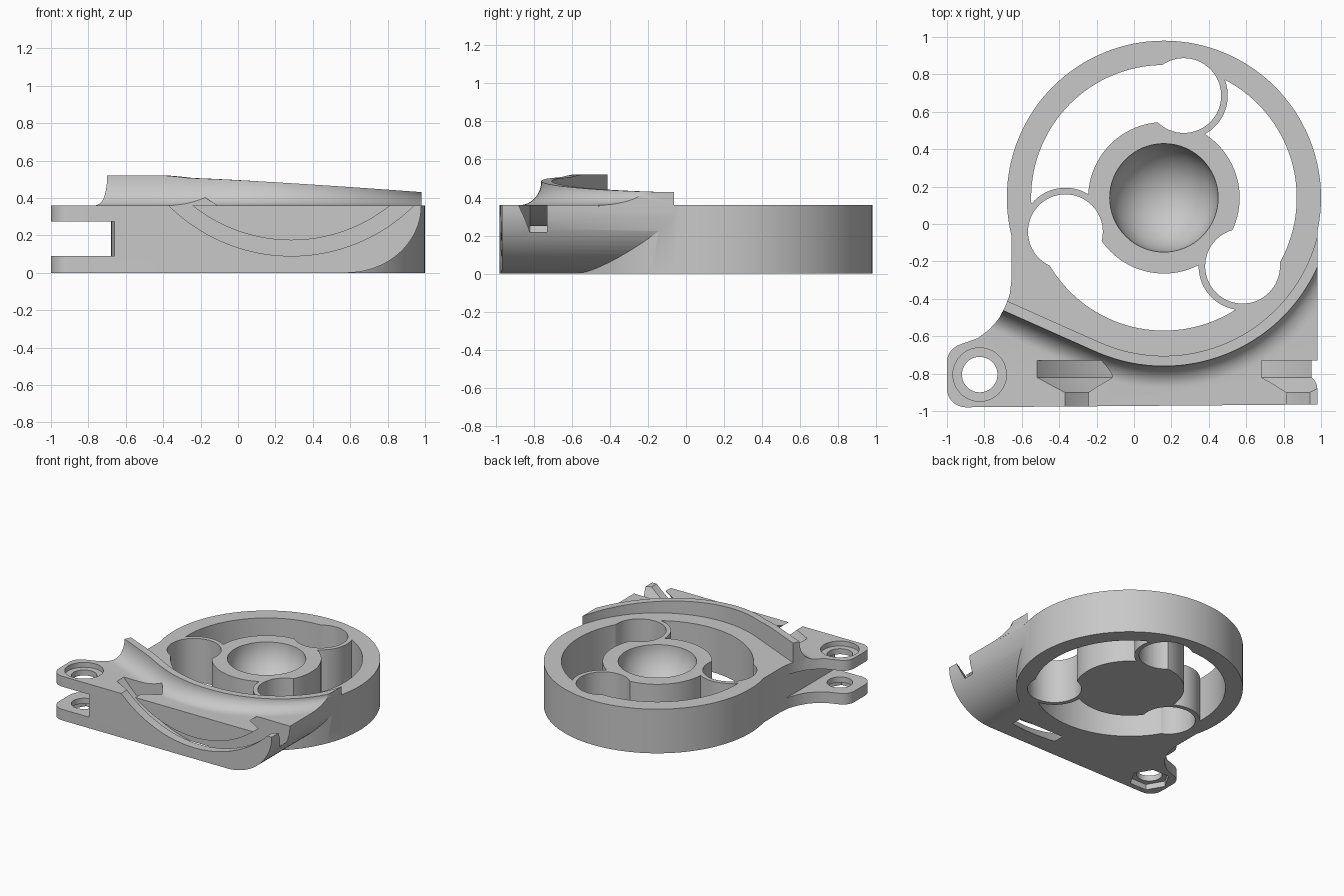
import bpy, bmesh
from math import sin, cos, pi, radians, sqrt

cube = bpy.data.objects.get("Cube")
if cube:
    bpy.data.objects.remove(cube, do_unlink=True)

grey = bpy.data.materials.new("plain grey")
grey.use_nodes = True
grey.diffuse_color = (0.58, 0.58, 0.58, 1)
grey.node_tree.nodes["Principled BSDF"].inputs["Base Color"].default_value = (0.58, 0.58, 0.58, 1)

CX, CY, TOP = 0.16, 0.14, 0.36     # ring centre and deck height


def finish(bm, name):
    bmesh.ops.recalc_face_normals(bm, faces=bm.faces)
    mesh = bpy.data.meshes.new(name)
    bm.to_mesh(mesh)
    bm.free()
    mesh.materials.append(grey)
    obj = bpy.data.objects.new(name, mesh)
    bpy.context.collection.objects.link(obj)
    return obj


def loft(name, sections, cyclic=False):
    """Skin closed cross-sections; cap the ends unless cyclic."""
    bm = bmesh.new()
    rings = [[bm.verts.new(p) for p in s] for s in sections]
    n = len(rings[0])
    pairs = list(zip(rings, rings[1:]))
    if cyclic:
        pairs.append((rings[-1], rings[0]))
    else:
        bm.faces.new(rings[0])
        bm.faces.new(rings[-1])
    for a, b in pairs:
        for i in range(n):
            j = (i + 1) % n
            bm.faces.new((a[i], a[j], b[j], b[i]))
    return finish(bm, name)


def prism(name, pts, z0, z1):
    return loft(name, [[(x, y, z) for x, y in pts] for z in (z0, z1)])


def arc(cx, cy, r, a0, a1, n):
    return [(cx + r * cos(radians(a0 + (a1 - a0) * i / n)),
             cy + r * sin(radians(a0 + (a1 - a0) * i / n))) for i in range(n + 1)]


def cylinder(name, cx, cy, r, z0, z1, n=96):
    return prism(name, arc(cx, cy, r, 0, 360, n)[:-1], z0, z1)


def combine(target, tool, operation):
    tool.hide_render = True
    mod = target.modifiers.new("combine", 'BOOLEAN')
    mod.operation, mod.object, mod.solver = operation, tool, 'EXACT'
    bpy.context.view_layer.objects.active = target
    bpy.ops.object.modifier_apply(modifier=mod.name)
    bpy.data.objects.remove(tool, do_unlink=True)


# Base outline with the rounded mounting ear at the front left
outline = [(0.98, 0.0), (-0.655, 0.0), (-0.655, -0.3), (-0.665, -0.38),
           (-0.69, -0.445), (-0.725, -0.51), (-0.775, -0.565), (-0.835, -0.61)]
outline += arc(-0.9, -0.74, 0.1, 110, 180, 8)
outline += arc(-0.9, -0.88, 0.1, 180, 270, 8)
outline += [(0.98, -0.965)]
body = prism("fan_mount_body", outline, 0, TOP)

# Rounded underside along the left edge
curve = [(0.58 + 0.4 * sin(a), TOP - TOP * cos(a)) for a in [pi / 2 * i / 20 for i in range(21)]]
section = curve + [(1.2, TOP), (1.2, -0.1), (0.58, -0.1)]
combine(body, loft("corner_cutter", [[(x, y, z) for x, z in section] for y in (-1.2, 0.2)]),
        'DIFFERENCE')

# Main ring
combine(body, cylinder("ring", CX, CY, 0.84, 0, TOP, 128), 'UNION')


# Raised flared wall: a straight run, then around the ring, falling in height
def wall_section(x, y, nx, ny):
    t = min(1, max(0, (x + 0.38) / 0.18))
    h = 0.52 - 0.015 * t * t * (3 - 2 * t) - 0.075 * min(1, max(0, (x + 0.2) / 1.15)) ** 1.2
    prof = [(0, TOP - 0.01), (0, h)]
    for i in range(13):
        a = pi / 2 * (1 - i / 12)
        prof.append((0.17 - 0.115 * sin(a), TOP + (h - TOP) * (1 - cos(a))))
    prof.append((0.17, TOP - 0.01))
    return [(x + nx * r, y + ny * r, z) for r, z in prof]


stations = []
a = radians(246)
for i in range(12):
    s = 0.8 * (1 - i / 12)
    stations.append((CX + 0.845 * cos(a) + s * sin(a), CY + 0.845 * sin(a) - s * cos(a),
                     cos(a), sin(a)))
for i in range(49):
    b = radians(246 + 106 * i / 48)
    stations.append((CX + 0.845 * cos(b), CY + 0.845 * sin(b), cos(b), sin(b)))
wall = loft("flared_wall", [wall_section(*s) for s in stations])
combine(wall, prism("wall_trim", outline, -0.5, 1), 'INTERSECT')
combine(body, wall, 'UNION')

# Open centre, then hub and three curved arms
combine(body, cylinder("centre_cutter", CX, CY, 0.71, -0.1, 0.8, 128), 'DIFFERENCE')
combine(body, cylinder("hub", CX, CY, 0.405, 0, TOP), 'UNION')
scallops = [(CX + 0.557 * cos(radians(d)), CY + 0.557 * sin(radians(d)), d) for d in (79, 199, 319)]
for x, y, d in scallops:
    combine(body, prism("arm", arc(x, y, 0.235, d - 180, d, 48), 0, TOP), 'UNION')
for x, y, d in scallops:
    combine(body, cylinder("scallop_cutter", x, y, 0.2, -0.1, 0.6, 64), 'DIFFERENCE')

# Round bowl in the hub
bm = bmesh.new()
bmesh.ops.create_uvsphere(bm, u_segments=64, v_segments=32, radius=0.29)
bmesh.ops.translate(bm, verts=bm.verts, vec=(CX, CY, TOP + 0.002))
combine(body, finish(bm, "bowl_cutter"), 'DIFFERENCE')

# Ear: clamp slot, bolt hole, round counterbore and hexagonal nut pocket
combine(body, prism("slot_cutter", [(-1.2, -1.2), (-0.66, -1.2), (-0.66, -0.2), (-1.2, -0.2)],
                    0.09, 0.275), 'DIFFERENCE')
EX, EY = -0.825, -0.805
combine(body, cylinder("bolt_cutter", EX, EY, 0.095, -0.1, 0.6, 48), 'DIFFERENCE')
combine(body, cylinder("counterbore_cutter", EX, EY, 0.143, 0.32, 0.6, 48), 'DIFFERENCE')
combine(body, cylinder("nut_cutter", EX, EY, 0.15, -0.1, 0.045, 6), 'DIFFERENCE')

# Circular T-shaped groove opening at the front
groove = [(0.846, -1.1), (0.846, -0.9), (0.77, -0.82), (0.77, -0.73),
          (1.04, -0.73), (1.04, -0.82), (0.93, -0.9), (0.93, -1.1)]
turns = [2 * pi * i / 160 for i in range(160)]
combine(body, loft("groove_cutter", [[(0.285 + r * sin(t), y, 1.02 - r * cos(t)) for r, y in groove]
                                     for t in turns], cyclic=True), 'DIFFERENCE')

# Smooth curves, crisp edges
bpy.ops.object.select_all(action='DESELECT')
body.select_set(True)
bpy.context.view_layer.objects.active = body
bpy.ops.object.shade_smooth_by_angle(angle=radians(30))
